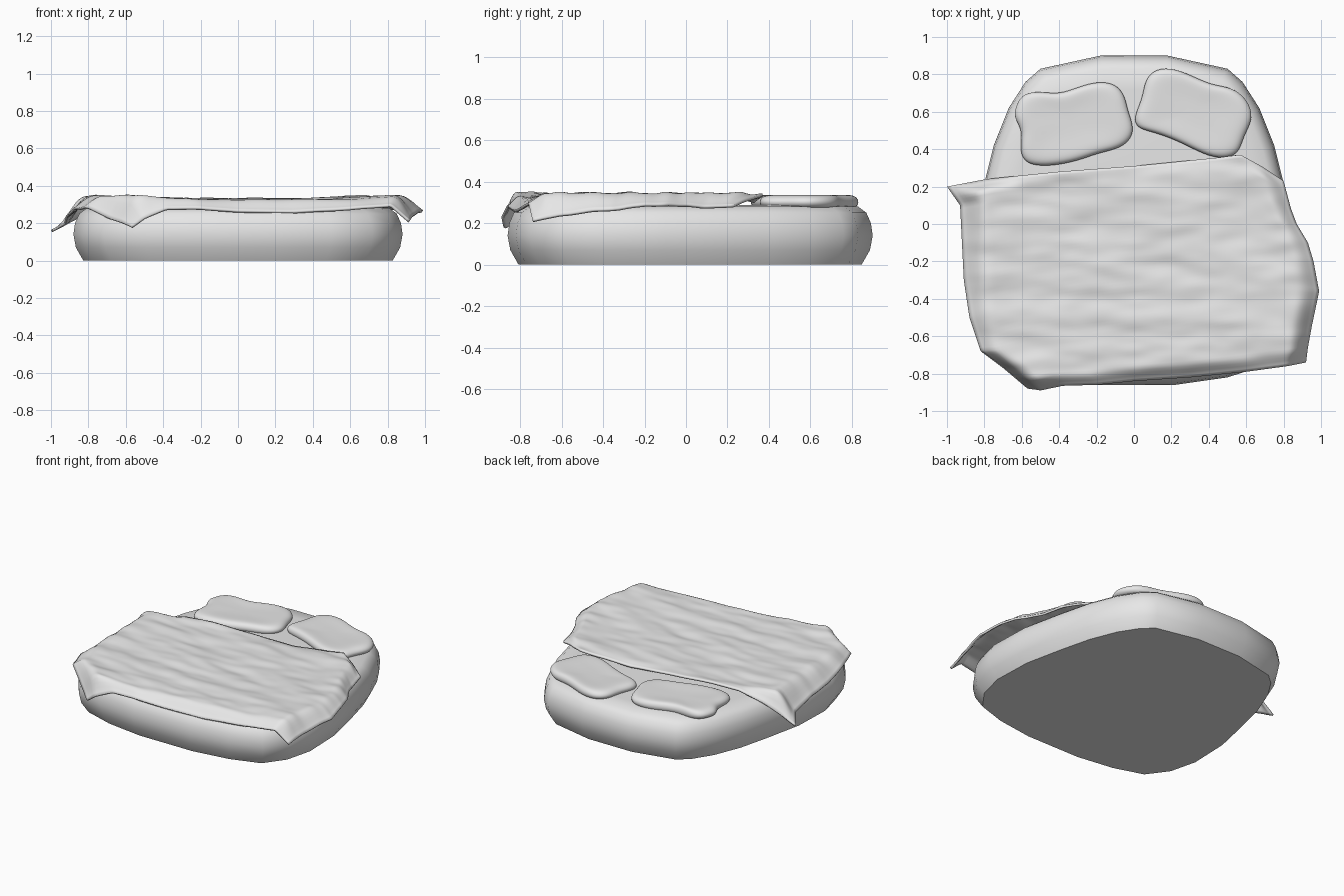
import bpy
import bmesh
import math
from mathutils import Vector, noise

cube = bpy.data.objects.get("Cube")
if cube:
    bpy.data.objects.remove(cube, do_unlink=True)

grey = bpy.data.materials.new("plain_grey")
grey.use_nodes = True
colour = (0.8, 0.8, 0.8, 1)
grey.diffuse_color = colour
for node in grey.node_tree.nodes:
    if node.type == 'BSDF_PRINCIPLED':
        node.inputs["Base Color"].default_value = colour


def make_object(name, bm):
    mesh = bpy.data.meshes.new(name)
    bm.to_mesh(mesh)
    bm.free()
    mesh.materials.append(grey)
    obj = bpy.data.objects.new(name, mesh)
    bpy.context.collection.objects.link(obj)
    return obj


def smooth_shade(obj, degrees):
    bpy.ops.object.select_all(action='DESELECT')
    obj.select_set(True)
    bpy.context.view_layer.objects.active = obj
    bpy.ops.object.shade_smooth_by_angle(angle=math.radians(degrees))


def loft(name, outline, profile):
    """Stack scaled copies of a plan outline; profile holds (scale, height)."""
    points = [Vector(p) for p in outline]
    centre = sum(points, Vector((0, 0))) / len(points)
    bm = bmesh.new()
    rings = []
    for scale, z in profile:
        ring = [centre + (p - centre) * scale for p in points]
        rings.append([bm.verts.new((p.x, p.y, z)) for p in ring])
    count = len(points)
    for low, high in zip(rings, rings[1:]):
        for i in range(count):
            j = (i + 1) % count
            bm.faces.new((low[i], low[j], high[j], high[i]))
    bm.faces.new(rings[0])
    bm.faces.new(rings[-1])
    bmesh.ops.recalc_face_normals(bm, faces=bm.faces)
    return make_object(name, bm)


# Mattress: mirrored plan outline with rounded sides
half = [(.18, .9), (.5, .83), (.58, .76), (.67, .62), (.75, .42), (.81, .18),
        (.87, -.1), (.88, -.4), (.83, -.6), (.72, -.75), (.5, -.82), (.22, -.86)]
outline = half + [(-x, y) for x, y in reversed(half)]
mattress = loft("mattress", outline,
                [(.94, 0), (.985, .07), (1, .14), (.99, .2), (.965, .25),
                 (.92, .28), (.8, .287)])
smooth_shade(mattress, 40)

# Pillows: pinched cushions with soft edges
pillow_profile = [(.85, .27), (.97, .275), (1.03, .3), (.98, .325),
                  (.86, .337), (.6, .334), (.3, .33)]
right_outline = [(-.63, .62), (-.6, .69), (-.52, .71), (-.4, .69), (-.3, .73),
                 (-.2, .76), (-.1, .75), (-.05, .68), (-.04, .61), (0, .51),
                 (-.03, .44), (-.1, .4), (-.2, .38), (-.3, .34), (-.45, .31),
                 (-.58, .32), (-.61, .4), (-.59, .5), (-.64, .57)]
left_outline = [(0, .57), (.05, .67), (.06, .77), (.12, .83), (.22, .83),
                (.33, .78), (.42, .74), (.52, .73), (.6, .67), (.64, .57),
                (.58, .47), (.56, .38), (.48, .35), (.38, .37), (.25, .44),
                (.12, .49), (.02, .51)]
for name, shape in (("right_pillow", right_outline), ("left_pillow", left_outline)):
    pillow = loft(name, shape, pillow_profile)
    subdivision = pillow.modifiers.new("soft", 'SUBSURF')
    subdivision.levels = subdivision.render_levels = 2
    smooth_shade(pillow, 180)


# Blanket: sheet stretched between four hem curves
back_hem = [(-1, .2, .165), (-.79, .24, .27), (-.6, .26, .33), (-.4, .28, .34),
            (0, .31, .32), (.2, .33, .31), (.45, .355, .33), (.57, .37, .345),
            (.68, .31, .32), (.8, .23, .29)]
front_hem = [(-.57, -.88, .18), (-.5, -.89, .23), (-.38, -.865, .28),
             (-.2, -.86, .28), (0, -.84, .265), (.3, -.82, .265),
             (.6, -.79, .28), (.82, -.76, .3), (.92, -.74, .215)]
right_hem = [(-.57, -.88, .18), (-.7, -.77, .23), (-.82, -.68, .29),
             (-.88, -.5, .28), (-.91, -.3, .25), (-.92, -.1, .24),
             (-.93, .1, .2), (-1, .2, .165)]
left_hem = [(.92, -.74, .215), (.93, -.66, .23), (.95, -.55, .25),
            (.99, -.36, .27), (.96, -.2, .29), (.93, -.1, .29),
            (.87, 0, .29), (.84, .08, .28), (.8, .23, .29)]


def resample(path, steps):
    """Even points along a path by length."""
    path = [Vector(p) for p in path]
    lengths = [(b - a).length for a, b in zip(path, path[1:])]
    result = []
    for k in range(steps + 1):
        target = sum(lengths) * k / steps
        i = 0
        while i < len(lengths) - 1 and target > lengths[i]:
            target -= lengths[i]
            i += 1
        result.append(path[i].lerp(path[i + 1], min(1, target / lengths[i])))
    return result


def ease(t):
    t = max(0, min(1, t))
    return t * t * (3 - 2 * t)


columns, rows = 90, 70
back, front = resample(back_hem, columns), resample(front_hem, columns)
right, left = resample(right_hem, rows), resample(left_hem, rows)
bm = bmesh.new()
grid = []
for j in range(rows + 1):
    v = j / rows
    line = []
    for i in range(columns + 1):
        u = i / columns
        p = front[i].lerp(back[i], v) + right[j].lerp(left[j], u)
        p -= front[0].lerp(front[-1], u).lerp(back[0].lerp(back[-1], u), v)
        # Rise quickly from the hem to the top of the bed
        inside = ease(min(u, 1 - u) / .09) * ease(v / .08) * ease((1 - v) / .06)
        crown = .325 + .03 * (2 * u - 1) ** 2
        p.z += (crown - p.z) * inside
        # Long shallow wrinkles running across the bed
        wrinkle = noise.noise(Vector((p.x * 2.5, p.y * 9, 0)))
        wrinkle += noise.noise(Vector((p.x * 6, p.y * 16, 5))) / 2
        p.z += wrinkle * (.004 + .008 * inside)
        line.append(bm.verts.new(p))
    grid.append(line)
for low, high in zip(grid, grid[1:]):
    for i in range(columns):
        bm.faces.new((low[i], low[i + 1], high[i + 1], high[i]))
blanket = make_object("blanket", bm)
thickness = blanket.modifiers.new("cloth_thickness", 'SOLIDIFY')
thickness.thickness = .014
thickness.offset = -1
smooth_shade(blanket, 60)
